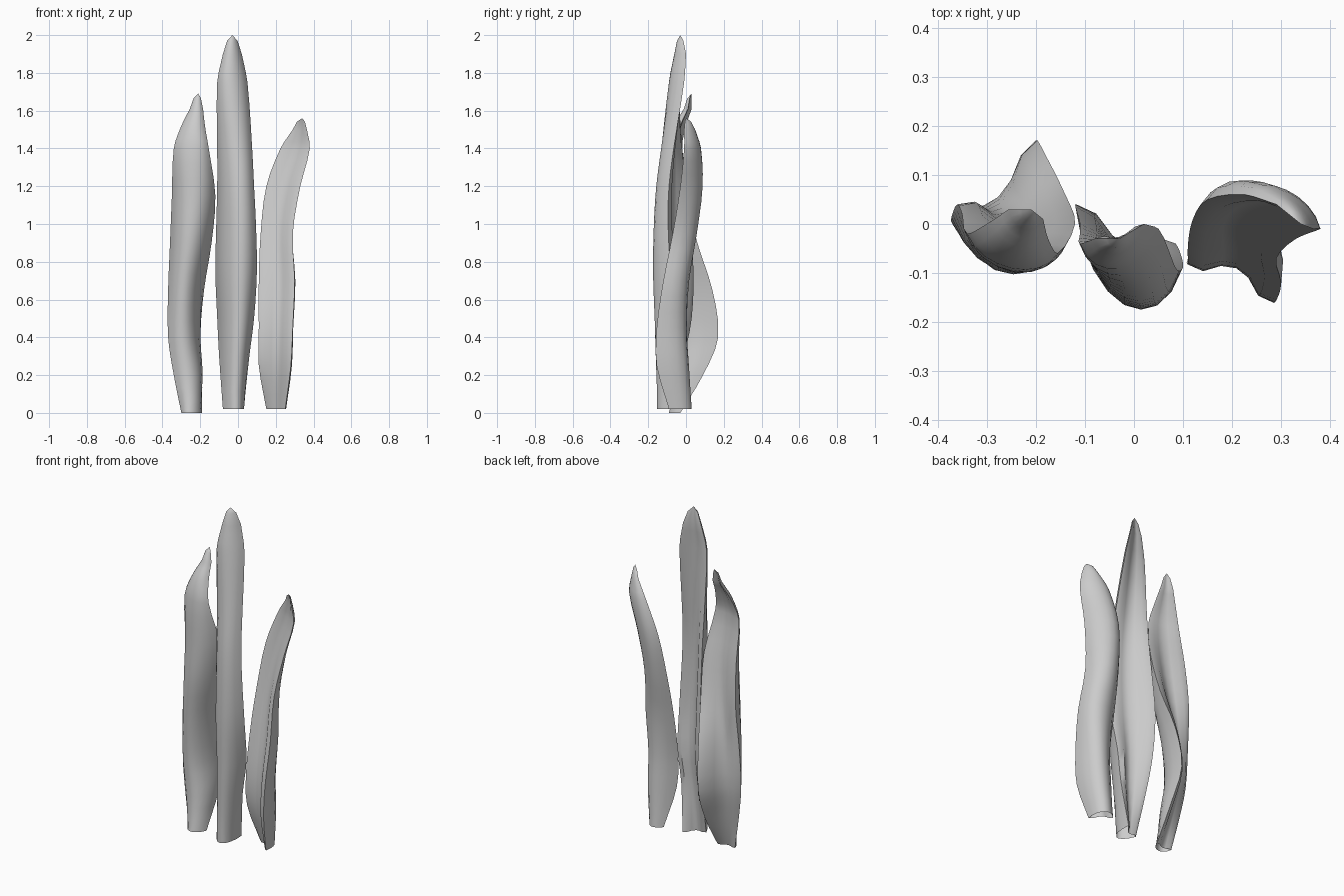
import bpy
import bmesh
from mathutils import Vector

cube = bpy.data.objects.get("Cube")
if cube:
    bpy.data.objects.remove(cube, do_unlink=True)

# One plain grey for all the blades
grey = bpy.data.materials.new("plain grey")
grey.use_nodes = True
colour = (0.6, 0.6, 0.6, 1)
grey.diffuse_color = colour
grey.node_tree.nodes["Principled BSDF"].inputs["Base Color"].default_value = colour


def spline(rows, i, t):
    """Smooth value between station i and i + 1."""
    last = len(rows) - 1
    p, q = rows[i], rows[i + 1]
    before, after = rows[max(i - 1, 0)], rows[min(i + 2, last)]
    span = q[0] - p[0]
    result = [p[0] + span * t]
    for k in range(1, len(p)):
        m = (q[k] - before[k]) / (q[0] - before[0]) * span
        n = (after[k] - p[k]) / (after[0] - p[0]) * span
        s = t * t
        c = s * t
        result.append((2 * c - 3 * s + 1) * p[k] + (c - 2 * s + t) * m
                      + (3 * s - 2 * c) * q[k] + (c - s) * n)
    return result


def section(row, arc=8, hollow=0.25, lip=0.18, inner=4):
    """Closed crescent: rounded belly, blunt edges and a hollowed inner face."""
    z, ax, ay, bx, by, cx, cy = [v / 100 for v in row]
    a, b, c = Vector((ax, ay, z)), Vector((bx, by, z)), Vector((cx, cy, z))
    depth = c - (a + b) / 2
    points = []
    for k in range(arc + 1):
        t = k / arc
        along = (t + t * t * (3 - 2 * t)) / 2
        points.append(a.lerp(b, along) + depth * 4 * t * (1 - t))
    for k in range(inner + 1):
        u = 1 - 2 * k / inner
        points.append(a.lerp(b, 0.5 + u * (0.5 - lip)) + depth * hollow * (1 - u * u))
    return points


def blade(name, rows, tip, steps=3):
    """Loft the sections upward from an open foot to a rounded tip."""
    stations = [spline(rows, i, s / steps)
                for i in range(len(rows) - 1) for s in range(steps)]
    stations.append(rows[-1])
    outlines = [section(r) for r in stations]
    peak = Vector(tip) / 100
    shoulder = []
    for p in outlines[-1]:
        q = p.lerp(peak, 0.45)
        q.z = p.z + (peak.z - p.z) * 0.7
        shoulder.append(q)
    outlines.append(shoulder)

    bm = bmesh.new()
    rings = [[bm.verts.new(p) for p in outline] for outline in outlines]
    count = len(rings[0])
    for low, high in zip(rings, rings[1:]):
        for k in range(count):
            n = (k + 1) % count
            bm.faces.new((low[k], low[n], high[n], high[k]))
    top = bm.verts.new(peak)
    for k in range(count):
        bm.faces.new((rings[-1][k], rings[-1][(k + 1) % count], top))
    bmesh.ops.recalc_face_normals(bm, faces=bm.faces)
    mesh = bpy.data.meshes.new(name)
    bm.to_mesh(mesh)
    bm.free()
    mesh.materials.append(grey)
    obj = bpy.data.objects.new(name, mesh)
    bpy.context.collection.objects.link(obj)
    bpy.ops.object.select_all(action="DESELECT")
    obj.select_set(True)
    bpy.context.view_layer.objects.active = obj
    bpy.ops.object.shade_smooth_by_angle(angle=0.9)


# Stations in hundredths: height, first edge, second edge, belly
blade("right_blade", [
    (0, -30, -4, -19, -3, -25, -9),
    (20, -34, -2, -19, 9, -23, -5),
    (40, -37, 0, -20, 17, -25, -4),
    (65, -37, 2, -18, 14, -26, -7),
    (90, -36, 4, -14, 6, -25, -10),
    (115, -35, 2, -12, 0, -24, -10),
    (140, -34, -2, -15.5, -6, -25, -9),
    (152, -30, 0, -17.5, -3, -24, -6),
    (161, -25.5, 3, -18.5, 1, -22.5, -1),
], (-21, 3, 169))

blade("middle_blade", [
    (2, -8, -8, 3, -1, 0, -15),
    (30, -10, -1, 6, -4, -1, -16),
    (50, -11, 3, 8.5, -4, -1, -16.5),
    (75, -12, 4, 10, -8, -2, -16.5),
    (100, -11.5, 2, 9.5, -9.5, -2, -16),
    (120, -11, 0, 8.5, -9, -2, -15),
    (140, -11, -2, 7.5, -6.5, -2, -13),
    (175, -11, -4, 5, -1, -3, -9),
    (190, -8, -3, 2, 0, -3, -6),
], (-3, -3, 200))

blade("left_blade", [
    (2, 15, 0, 25, -9, 23, 2),
    (25, 11, -7, 28, -15.5, 24, 1),
    (45, 11, -8, 29, -15.5, 24, 0),
    (70, 11, -4, 30, -12, 25, 1),
    (95, 12, 1, 29, -7, 23, 5),
    (120, 15, 5, 33, -3, 25, 8),
    (140, 22.5, 6, 38, -1, 31, 7),
    (150, 29, 4, 36.5, -1, 33, 4),
], (34, 0, 156))
